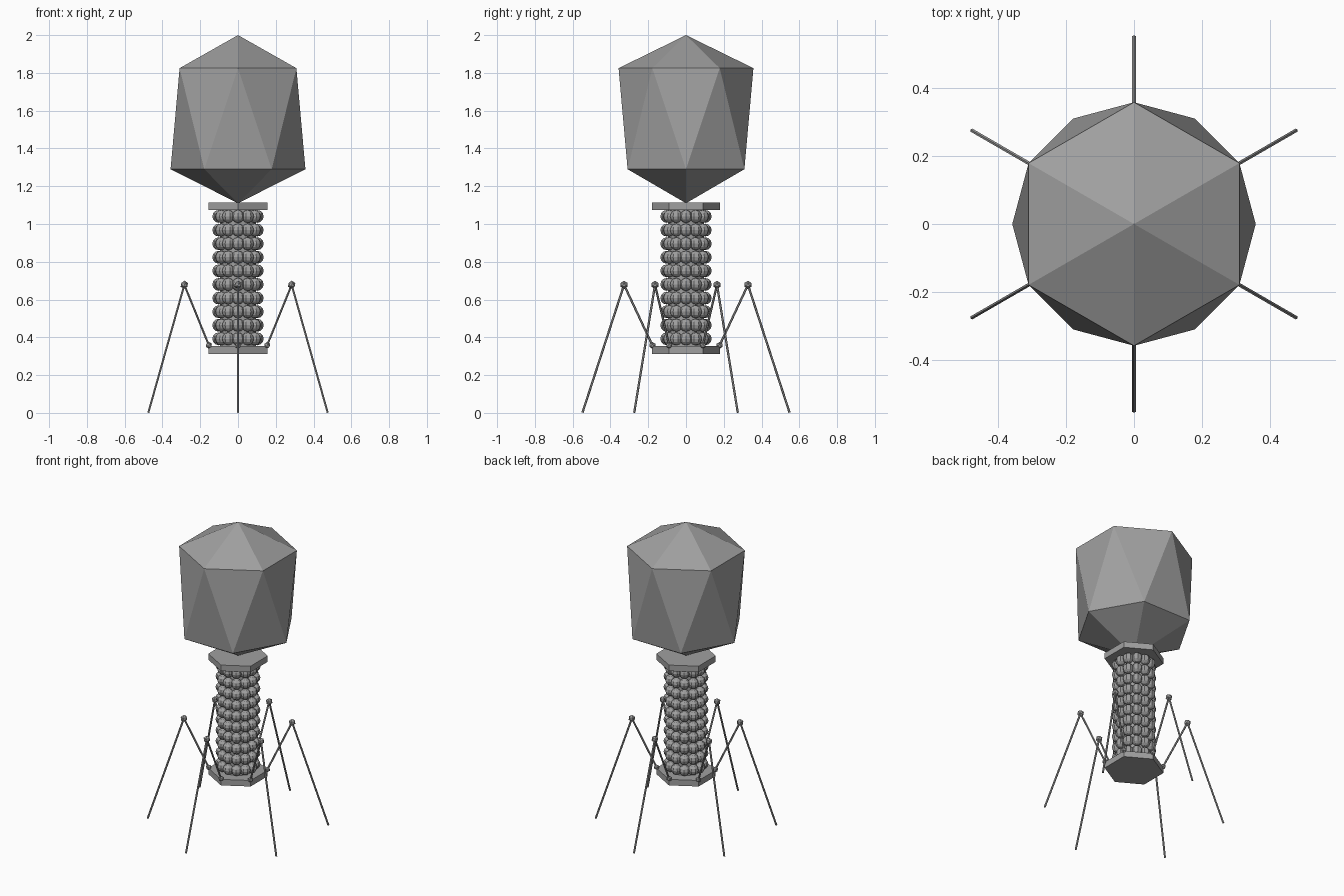
import bpy, bmesh, math
from mathutils import Vector, Matrix

if "Cube" in bpy.data.objects:
    bpy.data.objects.remove(bpy.data.objects["Cube"])

grey = bpy.data.materials.new("mid_grey")
grey.diffuse_color = (0.35, 0.35, 0.35, 1)
grey.use_nodes = True
grey.node_tree.nodes["Principled BSDF"].inputs["Base Color"].default_value = grey.diffuse_color


def make(name, bm):
    bmesh.ops.recalc_face_normals(bm, faces=bm.faces)
    mesh = bpy.data.meshes.new(name)
    bm.to_mesh(mesh)
    bm.free()
    mesh.materials.append(grey)
    obj = bpy.data.objects.new(name, mesh)
    bpy.context.collection.objects.link(obj)
    return obj


def polar(r, deg, z):
    a = math.radians(deg)
    return Vector((r * math.cos(a), r * math.sin(a), z))


def prism(name, r, z0, z1, sides, start):
    bm = bmesh.new()
    lo = [bm.verts.new(polar(r, start + 360 * i / sides, z0)) for i in range(sides)]
    hi = [bm.verts.new(polar(r, start + 360 * i / sides, z1)) for i in range(sides)]
    bm.faces.new(lo)
    bm.faces.new(hi)
    for i in range(sides):
        j = (i + 1) % sides
        bm.faces.new((lo[i], lo[j], hi[j], hi[i]))
    return make(name, bm)


def add_rod(bm, a, b, r):
    d = b - a
    m = Matrix.Translation((a + b) / 2) @ d.to_track_quat('Z', 'Y').to_matrix().to_4x4()
    bmesh.ops.create_cone(bm, cap_ends=True, segments=6, radius1=r, radius2=r,
                          depth=d.length, matrix=m)


# Faceted head: two staggered hexagon rings with a point at each end
bm = bmesh.new()
top, bottom = bm.verts.new((0, 0, 2.0)), bm.verts.new((0, 0, 1.11))
upper = [bm.verts.new(polar(0.357, 30 + 60 * i, 1.825)) for i in range(6)]
lower = [bm.verts.new(polar(0.357, 60 * i, 1.29)) for i in range(6)]
for i in range(6):
    j = (i + 1) % 6
    bm.faces.new((top, upper[i], upper[j]))
    bm.faces.new((bottom, lower[j], lower[i]))
    bm.faces.new((lower[i], lower[j], upper[i]))
    bm.faces.new((upper[i], lower[j], upper[j]))
make("head", bm)

# Collar, base plate and inner tube
prism("collar", 0.18, 1.075, 1.115, 6, 30)
prism("base_plate", 0.18, 0.313, 0.353, 6, 30)
prism("inner_tube", 0.095, 0.34, 1.09, 12, 0)

# Sheath: ten stacked rings of beads
bm = bmesh.new()
for row in range(10):
    for k in range(12):
        m = Matrix.Rotation(math.radians(30 * k), 4, 'Z') @ Matrix.Translation(
            (0.102, 0, 0.392 + 0.072 * row))
        bmesh.ops.create_uvsphere(bm, u_segments=8, v_segments=6, radius=0.034, matrix=m)
make("sheath_beads", bm)

# Six bent legs with ball joints at hip and knee
for k in range(6):
    ang = 30 + 60 * k
    hip, knee, foot = polar(0.178, ang, 0.358), polar(0.328, ang, 0.678), polar(0.548, ang, 0.002)
    bm = bmesh.new()
    add_rod(bm, hip, knee, 0.006)
    add_rod(bm, knee, foot, 0.006)
    for p, r in ((hip, 0.018), (knee, 0.022)):
        bmesh.ops.create_icosphere(bm, subdivisions=1, radius=r, matrix=Matrix.Translation(p))
    make("leg_%d" % (k + 1), bm)
